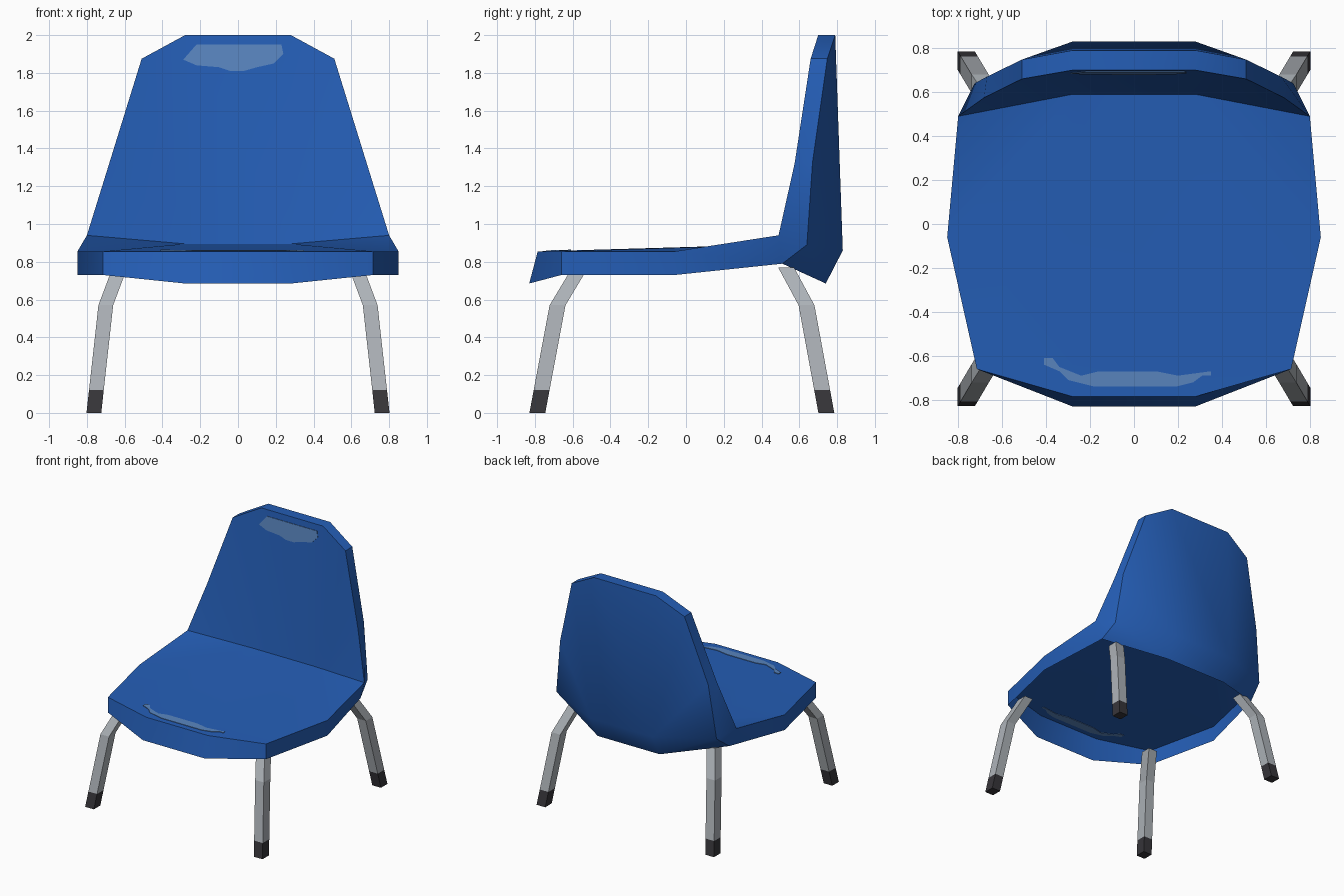
import bpy, bmesh, math
from mathutils import Vector

if "Cube" in bpy.data.objects:
    bpy.data.objects.remove(bpy.data.objects["Cube"])


def material(name, rgb):
    m = bpy.data.materials.new(name)
    m.diffuse_color = (*rgb, 1)
    m.use_nodes = True
    m.node_tree.nodes["Principled BSDF"].inputs["Base Color"].default_value = m.diffuse_color
    return m


BLUE = material("blue plastic", (0.018, 0.112, 0.47))
SHINE = material("light blue shine", (0.10, 0.235, 0.52))
METAL = material("grey metal", (0.42, 0.45, 0.48))
RUBBER = material("dark rubber", (0.038, 0.036, 0.042))


def add_object(name, bm, mats):
    bmesh.ops.recalc_face_normals(bm, faces=bm.faces[:])
    me = bpy.data.meshes.new(name)
    bm.to_mesh(me)
    bm.free()
    for m in mats:
        me.materials.append(m)
    ob = bpy.data.objects.new(name, me)
    bpy.context.collection.objects.link(ob)
    return ob


# Seat shell: points of the right half, mirrored, open underneath
P = {
    # seat top
    "front": (.28, -.785, .855), "corner": (.715, -.66, .855),
    "side": (.85, -.06, .855), "hip": (.80, .49, .94), "crease": (.28, .59, .895),
    # lower edge of the skirt
    "front_lo": (.28, -.83, .685), "corner_lo": (.715, -.66, .73),
    "side_lo": (.85, -.06, .73), "hip_lo": (.75, .51, .79), "rear_lo": (.28, .74, .685),
    # backrest front rim
    "arm": (.682, .575, 1.32), "shoulder": (.51, .66, 1.875), "top": (.28, .70, 2.0),
    # backrest rear
    "top_r": (.28, .79, 2.0), "shoulder_r": (.51, .748, 1.875),
    "arm_r": (.67, .67, 1.33), "flank": (.725, .64, .89), "rear": (.28, .83, .86),
}
SIDE_FACES = [
    # seat and backrest front
    "front corner crease", "corner side crease", "side hip crease",
    "crease hip arm", "crease arm shoulder", "crease shoulder top",
    # skirt
    "front front_lo corner_lo corner", "corner corner_lo side_lo side",
    "side side_lo hip_lo hip", "hip hip_lo flank",
    # backrest rim
    "hip flank arm_r arm", "arm arm_r shoulder_r shoulder",
    "shoulder shoulder_r top_r top",
    # backrest rear
    "top_r shoulder_r rear", "shoulder_r arm_r rear", "arm_r flank rear",
    "rear flank rear_lo", "flank hip_lo rear_lo",
]
SPINE = ["front_lo", "front", "crease", "top", "top_r", "rear", "rear_lo"]

bm = bmesh.new()
right = {k: bm.verts.new(p) for k, p in P.items()}
left = {k: bm.verts.new((-x, y, z)) for k, (x, y, z) in P.items()}
for f in SIDE_FACES:
    names = f.split()
    bm.faces.new([right[n] for n in names])
    bm.faces.new([left[n] for n in reversed(names)])
for a, b in zip(SPINE, SPINE[1:]):
    bm.faces.new([right[a], right[b], left[b], left[a]])
shell = add_object("seat_shell", bm, [BLUE])
bpy.context.view_layer.objects.active = shell
shell.select_set(True)
bpy.ops.object.shade_smooth_by_angle(angle=math.radians(38))


# Painted shine marks: thin plates lying through the shell surface
def plate(name, pts, offset):
    bm = bmesh.new()
    off = Vector(offset)
    lo = [bm.verts.new(Vector(p) - off) for p in pts]
    hi = [bm.verts.new(Vector(p) + off) for p in pts]
    bm.faces.new(lo)
    bm.faces.new(hi)
    n = len(pts)
    for i in range(n):
        j = (i + 1) % n
        bm.faces.new([lo[i], lo[j], hi[j], hi[i]])
    add_object(name, bm, [SHINE])


seat_mark = [(-.41, -.61), (-.41, -.64), (-.34, -.67), (-.30, -.71), (-.18, -.74),
             (.19, -.74), (.27, -.72), (.31, -.69), (.35, -.69), (.35, -.67),
             (.20, -.69), (.10, -.67), (-.16, -.67), (-.24, -.69), (-.34, -.65), (-.37, -.61)]
plate("seat_shine", [(x, y, .855 + .04 * (y + .785) / 1.375) for x, y in seat_mark],
      (0, 0, .004))

back_mark = [(-.29, 1.87), (-.22, 1.95), (.23, 1.95), (.24, 1.90), (.19, 1.85),
             (.10, 1.83), (.03, 1.81), (-.04, 1.81), (-.10, 1.83), (-.22, 1.84)]
plate("back_shine", [(x, .59 + .11 * (z - .895) / 1.105, z) for x, z in back_mark],
      (0, .004, 0))


# Bent square legs with dark feet
def leg(name, sx, path):
    bm = bmesh.new()
    foot, bend = Vector(path[0]), Vector(path[1])
    pts = [foot, foot.lerp(bend, .12 / bend.z)] + [Vector(p) for p in path[1:]]
    rings = []
    for p in pts:
        rings.append([bm.verts.new((sx * (p.x + .039 * dx), p.y + .042 * dy, p.z))
                      for dx, dy in ((-1, -1), (1, -1), (1, 1), (-1, 1))])
    for k, (a, b) in enumerate(zip(rings, rings[1:])):
        for i in range(4):
            j = (i + 1) % 4
            bm.faces.new([a[i], a[j], b[j], b[i]]).material_index = int(k == 0)
    bm.faces.new(rings[0]).material_index = 1
    bm.faces.new(rings[-1])
    add_object(name, bm, [METAL, RUBBER])


for side, sx in (("right", 1), ("left", -1)):
    leg("front_leg_" + side, sx, [(.763, -.787, 0), (.70, -.68, .57), (.625, -.56, .77)])
    leg("rear_leg_" + side, sx, [(.763, .743, 0), (.70, .638, .57), (.625, .53, .77)])
